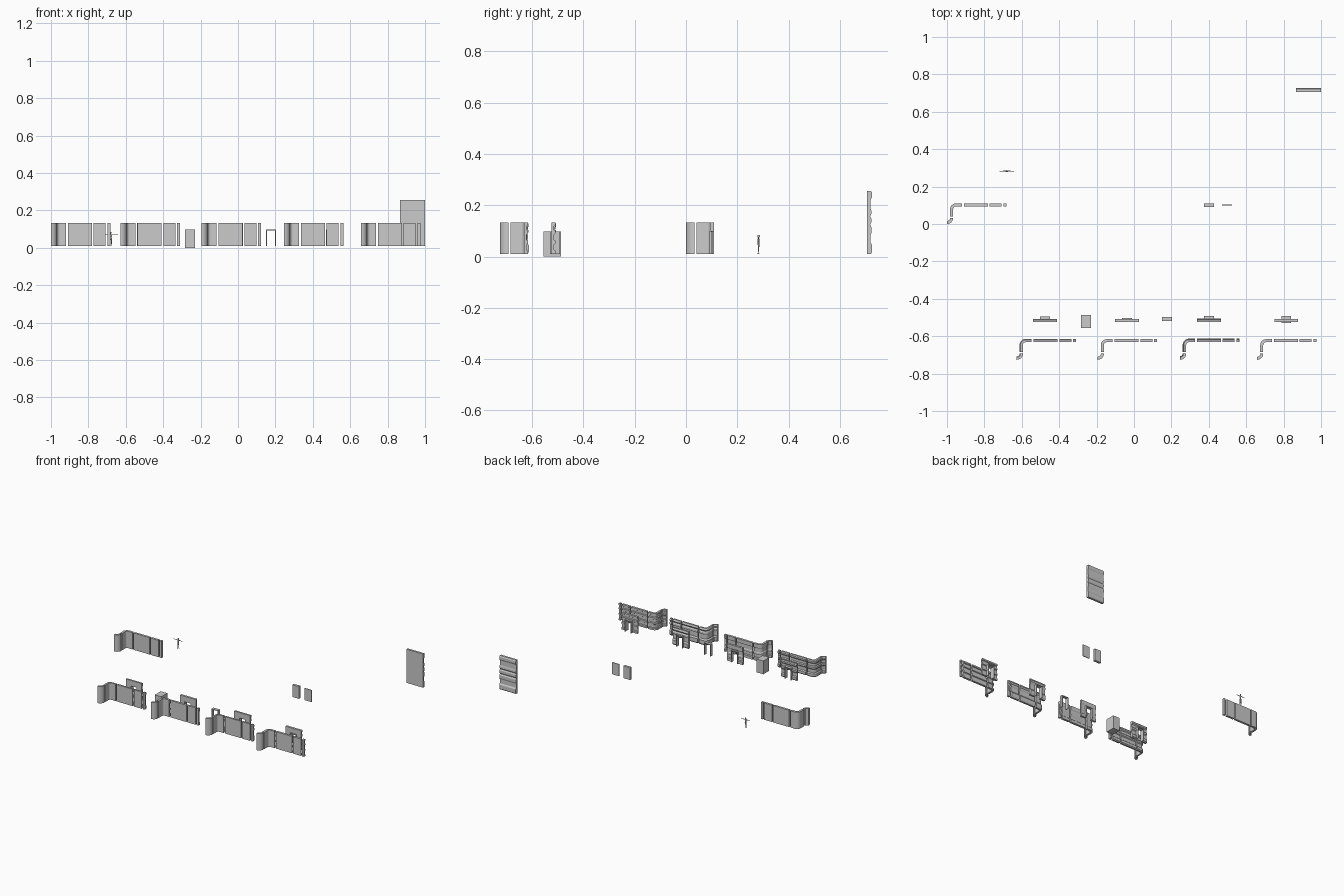
import bpy, bmesh, math
from mathutils import Vector, Matrix

if "Cube" in bpy.data.objects:
    bpy.data.objects.remove(bpy.data.objects["Cube"])

Z0, H = 0.01, 0.123          # wall base and height
DOOR_W, DOOR_TOP = 0.053, 0.097


def finish(name, bm, smooth=False):
    bmesh.ops.recalc_face_normals(bm, faces=bm.faces)
    me = bpy.data.meshes.new(name)
    bm.to_mesh(me)
    bm.free()
    ob = bpy.data.objects.new(name, me)
    bpy.context.collection.objects.link(ob)
    if smooth:
        bpy.context.view_layer.objects.active = ob
        ob.select_set(True)
        bpy.ops.object.shade_smooth_by_angle(angle=math.radians(30))
        ob.select_set(False)
    return ob


def add_box(bm, x0, x1, y0, y1, z0, z1):
    m = Matrix.Translation(((x0 + x1) / 2, (y0 + y1) / 2, (z0 + z1) / 2))
    bmesh.ops.create_cube(bm, size=1, matrix=m @ Matrix.Diagonal((x1 - x0, y1 - y0, z1 - z0, 1)))


def sweep(bm, path, profile, height=H):
    """Path holds (x, y, heading); profile holds (depth to the left, height fraction)."""
    pts = [(0, 0)] + profile + [(0, 1)]
    rings = [[bm.verts.new((x - math.sin(a) * d, y + math.cos(a) * d, Z0 + h * height))
              for d, h in pts] for x, y, a in path]
    n = len(pts)
    for r, s in zip(rings, rings[1:]):
        for i in range(n):
            j = (i + 1) % n
            bm.faces.new((r[i], r[j], s[j], s[i]))
    bm.faces.new(rings[0])
    bm.faces.new(rings[-1][::-1])


def straight(x0, x1, y):
    return [(x0, y, 0), (x1, y, 0)]


def corner_paths(ox, oy, n=8):
    q = math.pi / 2
    low = [(ox + 0.033 * math.sin(q * i / n), oy + 0.03 - 0.033 * math.cos(q * i / n), q * i / n)
           for i in range(n + 1)]
    up = [(ox + 0.033, oy + 0.038, q)]
    up += [(ox + 0.048 - 0.015 * math.cos(q * i / n), oy + 0.076 + 0.015 * math.sin(q * i / n),
            q - q * i / n) for i in range(n + 1)]
    return low, up + [(ox + 0.08, oy + 0.091, 0)]


# Back relief of each wall style
PLAIN = [(0.016, 0), (0.016, 1)]
STYLES = {
    "rounded": [(0.012, 0), (0.018, .05), (0.018, .2), (0.011, .25), (0.011, .45), (0.016, .5),
                (0.016, .6), (0.011, .65), (0.011, .8), (0.018, .86), (0.018, .95), (0.013, 1)],
    "banded": [(0.016, 0), (0.016, .16), (0.011, .2), (0.011, .36), (0.014, .4), (0.014, .48),
               (0.011, .52), (0.011, .74), (0.016, .8), (0.016, 1)],
    "chamfered": [(0.013, 0), (0.019, .08), (0.019, .28), (0.012, .36), (0.012, .62),
                  (0.017, .68), (0.017, .76), (0.012, .82), (0.018, .9), (0.013, 1)],
    "ribbed": [(0.016, 0), (0.016, .1), (0.010, .13), (0.010, .3), (0.016, .33), (0.016, .42),
               (0.010, .45), (0.010, .62), (0.016, .65), (0.016, .74), (0.010, .77),
               (0.010, .88), (0.016, .91), (0.016, 1)],
}


def wall_set(style, profile, ox, oy):
    low, up = corner_paths(ox, oy)
    y = oy + 0.091
    parts = {"inner_corner": low, "outer_corner": up,
             "full_wall": straight(ox + 0.09, ox + 0.219, y),
             "half_wall": straight(ox + 0.228, ox + 0.292, y),
             "filler_wall": straight(ox + 0.302, ox + 0.317, y)}
    for part, path in parts.items():
        bm = bmesh.new()
        sweep(bm, path, profile)
        finish(f"{style}_{part}", bm, smooth="corner" in part)


def add_frame(bm, cx, y0, y1):
    w, t = DOOR_W / 2, 0.005
    add_box(bm, cx - w, cx - w + t, y0, y1, Z0, DOOR_TOP - t)
    add_box(bm, cx + w - t, cx + w, y0, y1, Z0, DOOR_TOP - t)
    add_box(bm, cx - w, cx + w, y0, y1, DOOR_TOP - t, DOOR_TOP)


def door_wall(style, profile, cx, front, back):
    w, y = DOOR_W / 2, -0.525
    # header: full section trimmed above the opening
    bm = bmesh.new()
    sweep(bm, straight(cx - w, cx + w, y), profile)
    bmesh.ops.bisect_plane(bm, geom=bm.verts[:] + bm.edges[:] + bm.faces[:],
                           plane_co=(0, 0, DOOR_TOP), plane_no=(0, 0, 1), clear_inner=True)
    bmesh.ops.holes_fill(bm, edges=[e for e in bm.edges if e.is_boundary])
    # side walls
    sweep(bm, straight(cx - 0.064, cx - w, y), profile)
    sweep(bm, straight(cx + w, cx + 0.064, y), profile)
    finish(f"{style}_door_wall", bm)
    bm = bmesh.new()
    add_frame(bm, cx, front, back)
    finish(f"{style}_door_frame", bm)


# Wall kits
wall_set("plain", PLAIN, -1.0, 0.003)
doors = [(-0.475, -0.523, -0.494), (-0.037, -0.523, -0.502),
         (0.401, -0.523, -0.493), (0.814, -0.53, -0.492)]
for (style, prof), ox, (cx, f, b) in zip(STYLES.items(), (-0.627, -0.194, 0.246, 0.658), doors):
    wall_set(style, prof, ox, -0.723)
    door_wall(style, prof, cx, f, b)

# Tall panel
bm = bmesh.new()
tall = [(0.015, 0), (0.020, .03), (0.020, .14), (0.014, .18), (0.014, .3), (0.018, .34),
        (0.018, .42), (0.012, .46), (0.017, .5), (0.017, .56), (0.012, .6), (0.017, .64),
        (0.017, .68), (0.014, .72), (0.014, .86), (0.020, .9), (0.020, .97), (0.015, 1)]
sweep(bm, straight(0.867, 1.0, 0.706), tall, 0.246)
finish("tall_wall_panel", bm)

# Loose door parts
for name, dims in {"door_opening_block": (-0.283, -0.23, -0.556, -0.487, 0.0, 0.097),
                   "thick_door": (0.375, 0.428, 0.092, 0.11, Z0, 0.099),
                   "thin_door": (0.47, 0.524, 0.098, 0.103, Z0, 0.097)}.items():
    bm = bmesh.new()
    add_box(bm, *dims)
    finish(name, bm)
bm = bmesh.new()
add_frame(bm, 0.176, -0.518, -0.496)
finish("loose_door_frame", bm)

# Scale figure in a T pose
bm = bmesh.new()
FX, FY = -0.68, 0.283


def limb(a, b, r0, r1, flat=1.0):
    a, b = Vector(a), Vector(b)
    m = Matrix.Translation((a + b) / 2 + Vector((FX, FY, 0)))
    m = m @ Matrix.Diagonal((1, flat, 1, 1)) @ (b - a).to_track_quat('Z', 'Y').to_matrix().to_4x4()
    bmesh.ops.create_cone(bm, cap_ends=True, segments=10, radius1=r0, radius2=r1,
                          depth=(b - a).length, matrix=m)


limb((0, 0, 0.045), (0, 0, 0.055), 0.006, 0.0048, 0.7)
limb((0, 0, 0.055), (0, 0, 0.071), 0.0048, 0.0072, 0.65)
limb((0, 0, 0.070), (0, 0, 0.076), 0.002, 0.002)
bmesh.ops.create_uvsphere(bm, u_segments=12, v_segments=8, radius=0.0052,
                          matrix=Matrix.Translation((FX, FY, 0.0795)) @ Matrix.Diagonal((.8, .95, 1.1, 1)))
for s in (-1, 1):
    limb((s * 0.005, 0, 0.0695), (s * 0.02, 0, 0.0695), 0.0024, 0.0018)
    limb((s * 0.02, 0, 0.0695), (s * 0.031, 0, 0.0695), 0.0018, 0.0013)
    limb((s * 0.031, 0, 0.0695), (s * 0.038, 0, 0.0692), 0.0018, 0.001)
    limb((s * 0.0032, 0, 0.047), (s * 0.004, 0, 0.03), 0.0034, 0.0023)
    limb((s * 0.004, 0, 0.03), (s * 0.0045, 0.001, 0.012), 0.0024, 0.0015)
    x = FX + s * 0.0045
    add_box(bm, x - 0.0015, x + 0.0015, FY - 0.006, FY + 0.003, Z0, 0.0125)
finish("scale_figure", bm, smooth=True)
